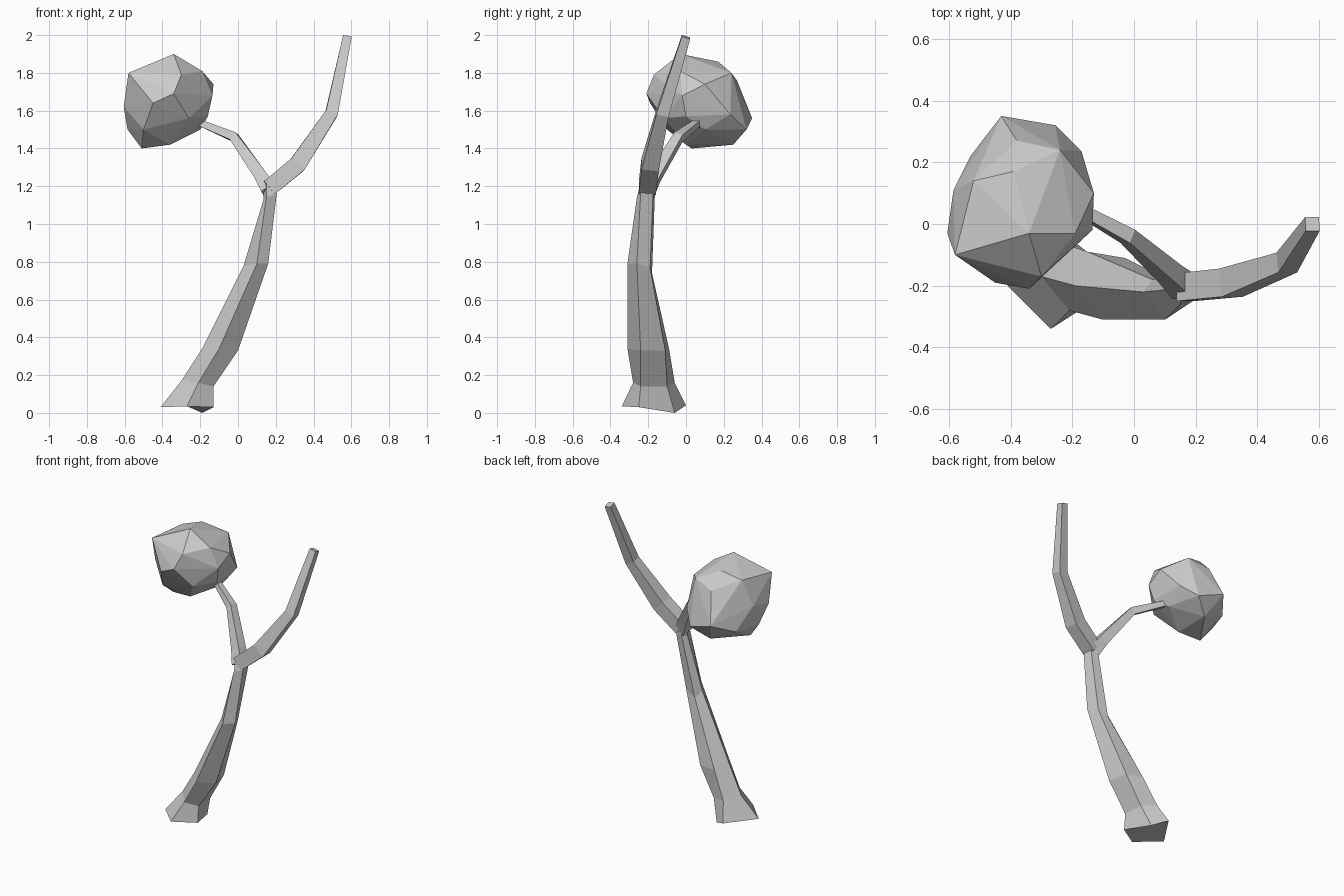
import bpy, bmesh, math
from mathutils import Vector

if "Cube" in bpy.data.objects:
    bpy.data.objects.remove(bpy.data.objects["Cube"])

grey = bpy.data.materials.new("plain grey")
grey.diffuse_color = (0.6, 0.6, 0.6, 1)
grey.use_nodes = True
grey.node_tree.nodes["Principled BSDF"].inputs["Base Color"].default_value = grey.diffuse_color


def finish(name, bm):
    bmesh.ops.recalc_face_normals(bm, faces=bm.faces)
    me = bpy.data.meshes.new(name)
    bm.to_mesh(me)
    bm.free()
    me.materials.append(grey)
    ob = bpy.data.objects.new(name, me)
    bpy.context.collection.objects.link(ob)
    return ob


def loft(name, rings):
    bm = bmesh.new()
    vs = [[bm.verts.new(p) for p in r] for r in rings]
    n = len(vs[0])
    for a, b in zip(vs, vs[1:]):
        for i in range(n):
            j = (i + 1) % n
            bm.faces.new((a[i], a[j], b[j], b[i]))
    bm.faces.new(vs[0][::-1])
    bm.faces.new(vs[-1])
    return finish(name, bm)


def branch(name, path, radii):
    """Four-sided tapering limb along a path; front side stays facing -y."""
    pts = [Vector(p) for p in path]
    rings = []
    for i, p in enumerate(pts):
        t = Vector()
        if i:
            t += (p - pts[i - 1]).normalized()
        if i < len(pts) - 1:
            t += (pts[i + 1] - p).normalized()
        t.normalize()
        side = Vector((0, 1, 0)).cross(t).normalized()
        back = t.cross(side)
        r = radii[i]
        rings.append([p + side * r * sx + back * r * sy
                      for sx, sy in ((-1, -1), (1, -1), (1, 1), (-1, 1))])
    return loft(name, rings)


# Leaning five-sided trunk with flared root: front, right, right-back, back, left
loft("trunk", [
    [(-.27, -.34, .035), (-.13, -.25, .03), (-.19, -.06, 0), (-.28, 0, .04), (-.41, -.2, .03)],
    [(-.21, -.28, .16), (-.13, -.24, .14), (-.14, -.10, .14), (-.24, -.06, .16), (-.30, -.17, .17)],
    [(-.10, -.31, .34), (0, -.24, .33), (-.03, -.11, .33), (-.15, -.09, .34), (-.19, -.20, .34)],
    [(.10, -.31, .79), (.16, -.26, .79), (.13, -.19, .77), (.06, -.18, .74), (.03, -.22, .78)],
    [(.15, -.26, 1.14), (.205, -.24, 1.16), (.2, -.175, 1.16), (.15, -.165, 1.15), (.135, -.21, 1.13)],
    [(.15, -.24, 1.22), (.19, -.23, 1.22), (.19, -.17, 1.22), (.15, -.16, 1.22), (.135, -.20, 1.22)],
])

# Two limbs of the fork
branch("right_branch",
       [(.165, -.205, 1.19), (.315, -.19, 1.315), (.495, -.125, 1.585), (.578, 0, 1.99)],
       [.045, .046, .033, .023])
branch("left_branch",
       [(.165, -.205, 1.18), (.12, -.165, 1.255), (-.02, -.04, 1.46), (-.2, .06, 1.535), (-.26, .08, 1.56)],
       [.04, .033, .024, .017, .015])

# Faceted leaf clump as a convex hull
clump = [
    (-.34, -.03, 1.9), (-.58, -.1, 1.8), (-.19, -.03, 1.81), (-.13, .1, 1.74),
    (-.135, -.02, 1.68), (-.34, -.21, 1.69), (-.3, -.17, 1.79), (-.45, -.19, 1.64),
    (-.605, -.03, 1.62), (-.585, .11, 1.65), (-.39, .17, 1.86), (-.52, .14, 1.82),
    (-.24, .24, 1.8), (-.38, .27, 1.76), (-.43, .35, 1.56), (-.255, .32, 1.5),
    (-.17, .235, 1.58), (-.53, .22, 1.5), (-.51, .03, 1.4), (-.36, .25, 1.42),
    (-.2, .1, 1.5), (-.36, 0, 1.42), (-.5, -.1, 1.5), (-.26, -.12, 1.56),
    (-.585, .05, 1.5), (-.16, 0, 1.57)]
bm = bmesh.new()
for p in clump:
    bm.verts.new(p)
bmesh.ops.convex_hull(bm, input=bm.verts[:])
loose = [v for v in bm.verts if not v.link_faces]
bmesh.ops.delete(bm, geom=loose, context='VERTS')
finish("leaf_clump", bm)
